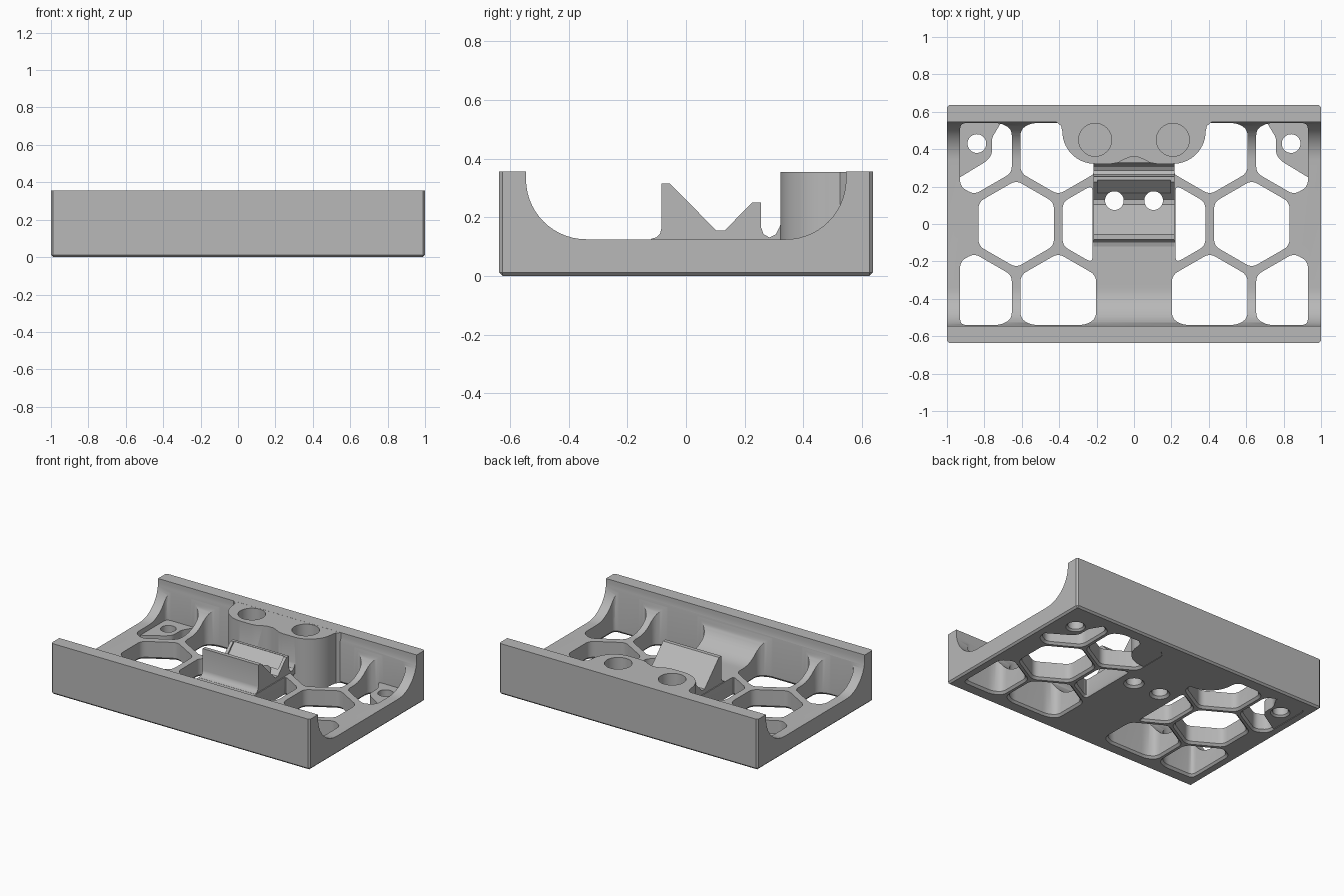
import bpy, bmesh, math
from mathutils import Vector

if "Cube" in bpy.data.objects:
    bpy.data.objects.remove(bpy.data.objects["Cube"], do_unlink=True)

grey = bpy.data.materials.new("plain_grey")
grey.use_nodes = True
grey.diffuse_color = (0.48, 0.48, 0.48, 1)
grey.node_tree.nodes["Principled BSDF"].inputs["Base Color"].default_value = grey.diffuse_color

FLOOR, TOP, WALL, EDGE = 0.125, 0.355, 0.545, 0.637


def loft(name, rings):
    """Closed solid through rings of equal point count."""
    bm = bmesh.new()
    loops = [[bm.verts.new(p) for p in ring] for ring in rings]
    n = len(loops[0])
    bm.faces.new(loops[0])
    bm.faces.new(loops[-1])
    for a, b in zip(loops, loops[1:]):
        for i in range(n):
            j = (i + 1) % n
            bm.faces.new((a[i], a[j], b[j], b[i]))
    bmesh.ops.recalc_face_normals(bm, faces=bm.faces)
    mesh = bpy.data.meshes.new(name)
    bm.to_mesh(mesh)
    bm.free()
    mesh.materials.append(grey)
    ob = bpy.data.objects.new(name, mesh)
    bpy.context.collection.objects.link(ob)
    return ob


def prism(name, pts, z0, z1):
    return loft(name, [[(x, y, z) for x, y in pts] for z in (z0, z1)])


def bar(name, pts, half):
    return loft(name, [[(x, y, z) for y, z in pts] for x in (-half, half)])


def through_cutter(name, pts):
    """Vertical cutter that flares at the underside into a chamfer."""
    cx = sum(p[0] for p in pts) / len(pts)
    cy = sum(p[1] for p in pts) / len(pts)
    flare = []
    for x, y in pts:
        d = Vector((x - cx, y - cy))
        d *= 1 + 0.035 / d.length
        flare.append((cx + d.x, cy + d.y, -0.02))
    return loft(name, [flare] + [[(x, y, z) for x, y in pts] for z in (0.015, 0.6)])


def combine(target, other, mode):
    other.hide_render = True
    mod = target.modifiers.new(mode.lower(), "BOOLEAN")
    mod.operation, mod.solver, mod.object = mode, "EXACT", other
    bpy.context.view_layer.objects.active = target
    bpy.ops.object.modifier_apply(modifier=mod.name)
    bpy.data.objects.remove(other, do_unlink=True)


def clip(pts, axis, limit, sign):
    """Keep the part of a polygon where sign * coordinate <= sign * limit."""
    out = []
    for a, b in zip(pts, pts[1:] + pts[:1]):
        da, db = sign * (a[axis] - limit), sign * (b[axis] - limit)
        if da <= 0:
            out.append(a)
        if da * db < 0:
            t = da / (da - db)
            out.append((a[0] + t * (b[0] - a[0]), a[1] + t * (b[1] - a[1])))
    return out


def rounded(pts, radius=0.035, steps=5):
    out = []
    for i, p in enumerate(pts):
        p, a, b = Vector(p), Vector(pts[i - 1]), Vector(pts[(i + 1) % len(pts)])
        ra = min(radius, 0.45 * (a - p).length)
        rb = min(radius, 0.45 * (b - p).length)
        s, e = p + (a - p).normalized() * ra, p + (b - p).normalized() * rb
        for k in range(steps + 1):
            t = k / steps
            out.append(tuple(s * (1 - t) ** 2 + p * 2 * t * (1 - t) + e * t * t))
    return out


def arc(cx, cy, r, start, end, n):
    angles = [math.radians(start + (end - start) * i / n) for i in range(n + 1)]
    return [(cx + r * math.cos(a), cy + r * math.sin(a)) for a in angles]


def circle(cx, cy, r, n=40):
    return arc(cx, cy, r, 0, 360, n)[:-1]


def flip(pts, side):
    return [(side * x, y) for x, y in pts]


# Channel body with filleted walls
R = 0.205
right_half = arc(WALL - R, FLOOR + R, R, -90, 0, 14) + [(WALL, TOP), (EDGE, TOP), (EDGE, 0)]
body = bar("channel_body", right_half + flip(right_half[::-1], -1), 1.0)
bm = bmesh.new()
bm.from_mesh(body.data)
rim = [e for e in bm.edges if all(v.co.z < 0.001 for v in e.verts)]
posts = [e for e in bm.edges if all(abs(v.co.y) > EDGE - 0.001 for v in e.verts)
         and abs(e.verts[0].co.z - e.verts[1].co.z) > 0.1]
bmesh.ops.bevel(bm, geom=rim + posts, offset=0.012, segments=1, affect="EDGES")
bm.to_mesh(body.data)
bm.free()

# Honeycomb openings, clipped to the floor margins
hex_r = 0.233
cells = [(0.63, 0), (0.18, 0)] + [(x, y) for x in (0.405, 0.855) for y in (-0.39, 0.39)]
for side in (-1, 1):
    for cx, cy in cells:
        pts = arc(cx, cy, hex_r, 30, 330, 5)
        pts = clip(pts, 0, 0.93, 1)
        pts = clip(pts, 0, 0.222 if cy == 0 else 0.2, -1)
        pts = clip(pts, 1, 0.54, 1)
        pts = clip(pts, 1, -0.54, -1)
        combine(body, through_cutter("cell_cutter", flip(rounded(pts), side)), "DIFFERENCE")

# Screw tabs in the rear corners
tab = [(0.95, 0.24), (0.93, 0.25), (0.79, 0.335), (0.76, 0.37), (0.76, 0.46),
       (0.7, 0.56), (0.95, 0.56)]
for side in (-1, 1):
    combine(body, prism("screw_tab", flip(rounded(tab, 0.02), side), 0.003, 0.09), "UNION")

# Twin rear boss
half = [(0.42, 0.58), (0.415, 0.545), (0.39, 0.525)] + arc(0.21, 0.495, 0.173, 0, -90, 14)
half += [(0.12, 0.322), (0.085, 0.328), (0.05, 0.347), (0.02, 0.358)]
boss = prism("rear_boss", half + flip(half[::-1], -1), 0.002, TOP - 0.0005)
combine(body, boss, "UNION")

# V-shaped rest with base fillets, running back to the boss
rest = [(-0.12, 0.1), (-0.12, 0.126), (-0.1, 0.132), (-0.088, 0.145), (-0.083, 0.165),
        (-0.083, 0.315), (-0.055, 0.315), (0.103, 0.155), (0.132, 0.155),
        (0.225, 0.25), (0.255, 0.25), (0.256, 0.165), (0.264, 0.142), (0.285, 0.131),
        (0.306, 0.142), (0.318, 0.165), (0.33, 0.2), (0.33, 0.1)]
combine(body, bar("v_rest", rest, 0.216), "UNION")

# Shallow recess in the rear slope of the rest
recess = [(0.168, 0.177), (0.154, 0.205), (0.21, 0.27), (0.238, 0.247)]
combine(body, bar("recess_cutter", recess, 0.195), "DIFFERENCE")

# Screw holes, rest holes and blind boss pockets
for side in (-1, 1):
    for cx, cy in ((0.84, 0.43), (0.105, 0.125)):
        combine(body, through_cutter("hole_cutter", circle(side * cx, cy, 0.05)), "DIFFERENCE")
    combine(body, prism("pocket_cutter", circle(side * 0.208, 0.45, 0.088), 0.2, 0.6), "DIFFERENCE")

bpy.ops.object.select_all(action="DESELECT")
body.select_set(True)
bpy.context.view_layer.objects.active = body
bpy.ops.object.shade_smooth_by_angle(angle=math.radians(30))
